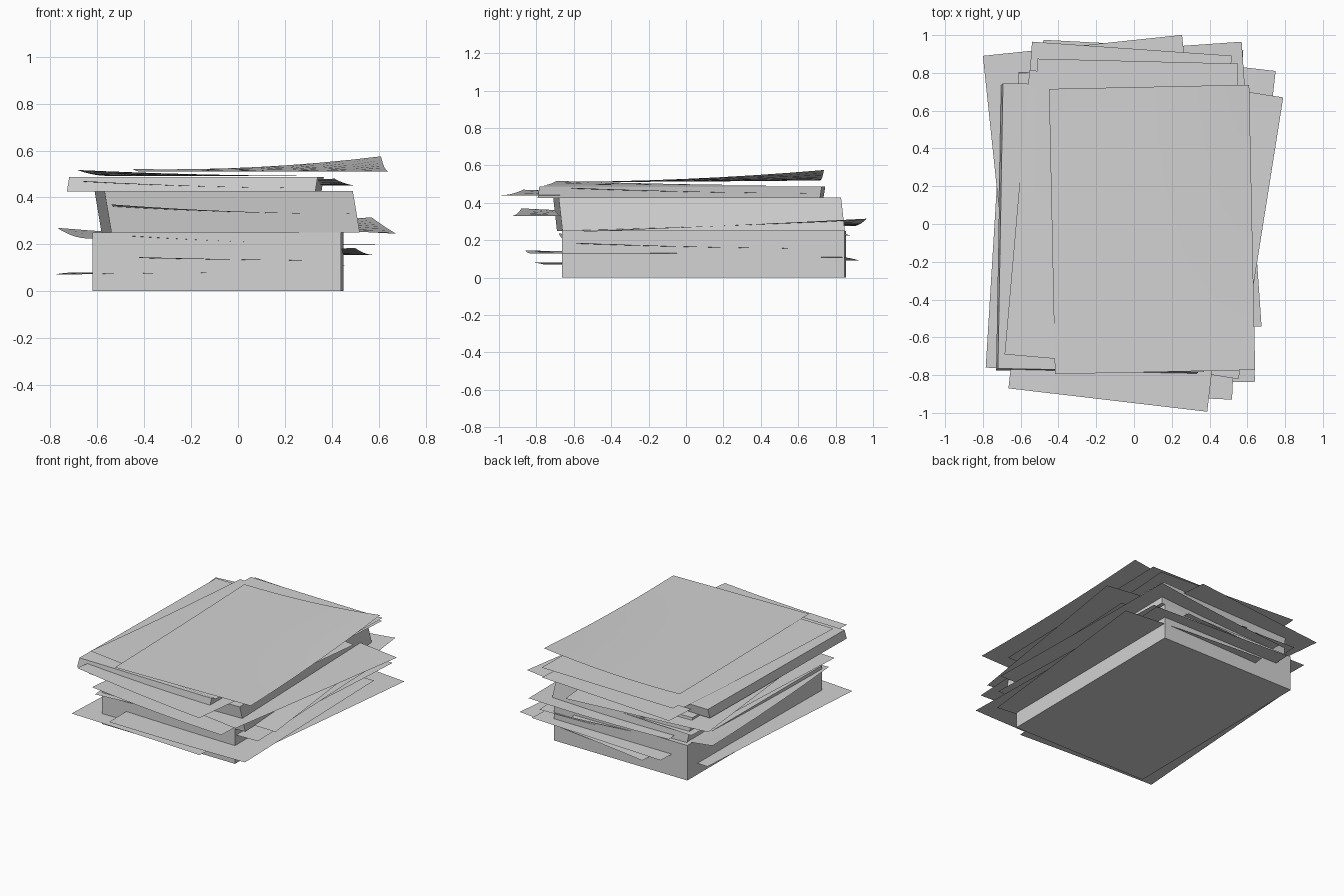
import bpy
import bmesh
from math import radians
from mathutils import Matrix, Vector

cube = bpy.data.objects.get("Cube")
if cube:
    bpy.data.objects.remove(cube, do_unlink=True)

WIDTH, LENGTH = 1.06, 1.51
CORNERS = {
    "front_left": (0, 0), "front_right": (1, 0),
    "back_right": (1, 1), "back_left": (0, 1),
}

paper = bpy.data.materials.new("paper_grey")
paper.use_nodes = True
colour = (0.65, 0.65, 0.65, 1)
paper.diffuse_color = colour
paper.node_tree.nodes["Principled BSDF"].inputs["Base Color"].default_value = colour


def finish(bm, name, smooth):
    """Turn a bmesh into a linked paper object."""
    mesh = bpy.data.meshes.new(name)
    for face in bm.faces:
        face.smooth = smooth
    bm.to_mesh(mesh)
    bm.free()
    mesh.materials.append(paper)
    obj = bpy.data.objects.new(name, mesh)
    bpy.context.collection.objects.link(obj)
    return obj


def place(u, v, anchor, x, y, angle):
    """Page coordinates to world, pinning one corner of the page."""
    au, av = CORNERS[anchor]
    offset = Vector(((u - au) * WIDTH, (v - av) * LENGTH))
    return Vector((x, y)) + Matrix.Rotation(radians(angle), 2) @ offset


def ream(name, x, y, angle, bottom, top, shift=(0, 0)):
    """A thick stack of pages, its top slid sideways by shift."""
    bm = bmesh.new()
    bmesh.ops.create_cube(bm, size=1)
    for vert in bm.verts:
        u, v, w = (c + 0.5 for c in vert.co)
        flat = place(u, v, "front_left", x, y, angle) + Vector(shift) * w
        vert.co = (*flat, bottom + (top - bottom) * w)
    return finish(bm, name, False)


def sheet(name, anchor, x, y, angle, z, **lifts):
    """A single page; each named corner curls by its lift."""
    bm = bmesh.new()
    bmesh.ops.create_grid(bm, x_segments=8, y_segments=8, size=0.5)
    for vert in bm.verts:
        u, v = vert.co.x + 0.5, vert.co.y + 0.5
        height = z
        for corner, lift in lifts.items():
            cu, cv = CORNERS[corner]
            height += lift * ((1 - abs(u - cu)) * (1 - abs(v - cv))) ** 2
        vert.co = (*place(u, v, anchor, x, y, angle), height)
    return finish(bm, name, True)


# Thick stacks
ream("bottom_ream", -0.62, -0.655, -0.4, 0, 0.25)
ream("middle_ream", -0.54, -0.69, 1.6, 0.25, 0.428, (-0.03, -0.02))
ream("upper_ream", -0.73, -0.775, -1, 0.425, 0.488, (0.01, 0.01))

# Loose pages sticking out of the bottom stack
sheet("low_page_left", "front_left", -0.785, -0.76, -3.5, 0.08, front_left=-0.01)
sheet("low_page_right", "back_right", 0.75, 0.81, -6.5, 0.11, back_left=-0.02)
sheet("low_page_front", "front_right", 0.64, -0.835, 1.3, 0.13, front_left=0.015)
sheet("low_page_back", "back_left", -0.48, 0.975, -3, 0.155, front_right=0.03)
sheet("low_page_inner", "front_left", -0.45, -0.68, 2, 0.2, front_left=0.035)

# Loose pages around the middle stack
sheet("middle_page_left", "back_left", -0.77, 0.8, 5, 0.225, back_left=0.045)
sheet("middle_page_back", "back_right", 0.57, 0.965, 4, 0.275,
      back_right=0.04, front_right=-0.03)
sheet("middle_page_right", "back_right", 0.79, 0.67, -9, 0.345)
sheet("middle_page_front", "front_left", -0.54, -0.88, -2.7, 0.33, front_left=0.04)
sheet("middle_page_flat", "back_left", -0.64, 0.855, -3, 0.33)
sheet("middle_page_top", "back_left", -0.8, 0.89, 6, 0.41)

# Loose pages around the upper stack
sheet("upper_page_front", "front_left", -0.665, -0.87, -6.7, 0.44, front_left=0.03)
sheet("upper_page_back", "back_left", -0.54, 0.965, -4, 0.45, front_right=0.03)
sheet("upper_page_left", "front_left", -0.685, -0.69, -5, 0.492, front_left=0.025)
sheet("upper_page_inner", "back_left", -0.51, 0.875, -1.4, 0.496)

# Top page with one lifted corner
sheet("top_page", "back_left", -0.45, 0.715, 1.2, 0.511,
      back_right=0.064, back_left=0.01)
